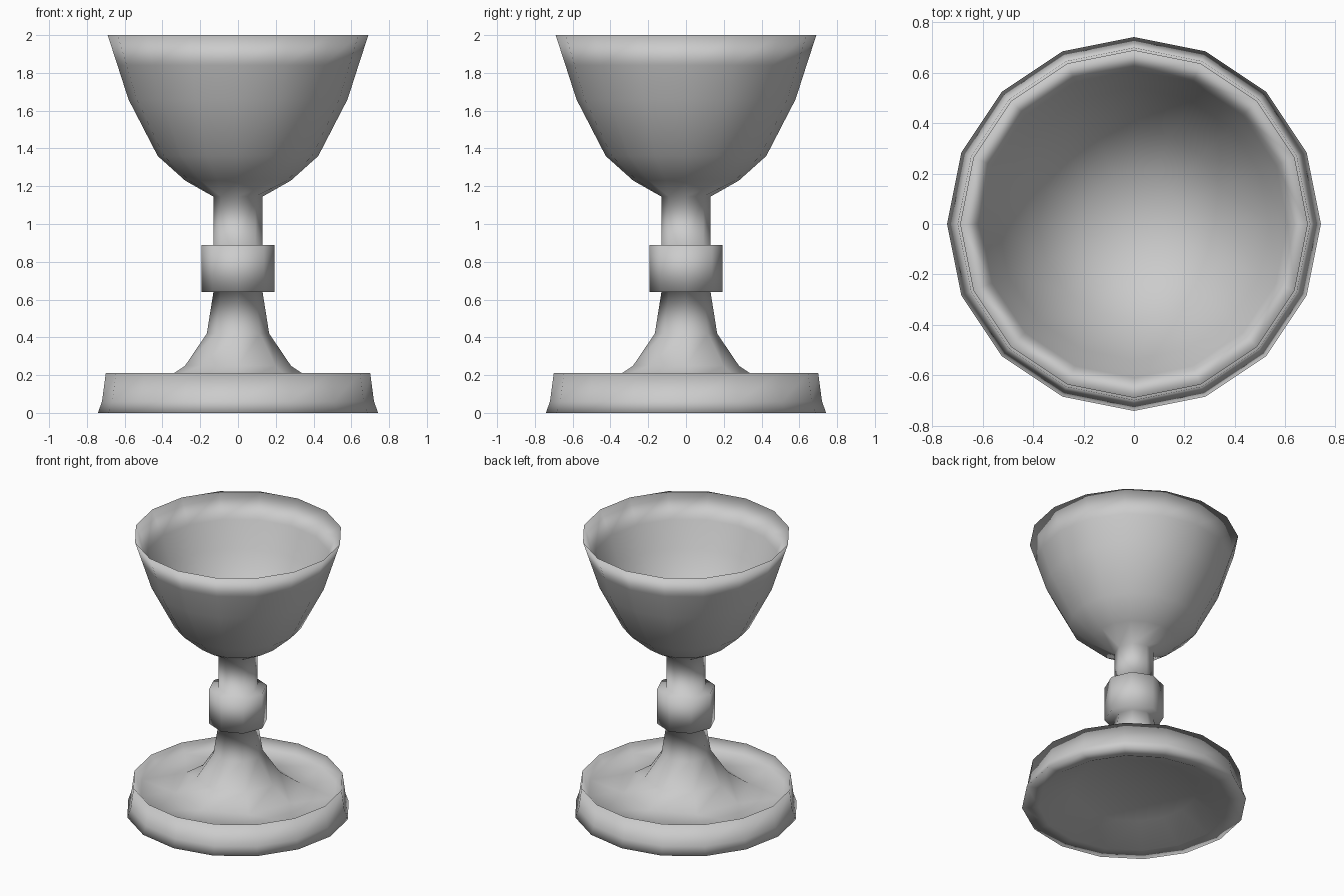
import bpy, bmesh
from math import cos, sin, pi

if "Cube" in bpy.data.objects:
    bpy.data.objects.remove(bpy.data.objects["Cube"])

SIDES = 16


def lathe(name, profile):
    """Revolve (radius, z, sides) points; 8-sided rings weld to 16-sided ones."""
    bm = bmesh.new()
    rings = []
    for r, z, sides in profile:
        if r == 0:
            ring = [bm.verts.new((0, 0, z))]
        else:
            ring = [bm.verts.new((r * cos(2 * pi * i / sides), r * sin(2 * pi * i / sides), z))
                    for i in range(sides)]
        # repeat corners so that every ring has the same number of slots
        rings.append([ring[i * len(ring) // SIDES] for i in range(SIDES)])
    for lo, hi in zip(rings, rings[1:]):
        for i in range(SIDES):
            j = (i + 1) % SIDES
            corners = []
            for v in (lo[i], lo[j], hi[j], hi[i]):
                if v not in corners:
                    corners.append(v)
            if len(corners) > 2:
                bm.faces.new(corners).smooth = True
    bmesh.ops.recalc_face_normals(bm, faces=bm.faces[:])
    mesh = bpy.data.meshes.new(name)
    bm.to_mesh(mesh)
    bm.free()
    obj = bpy.data.objects.new(name, mesh)
    bpy.context.collection.objects.link(obj)
    return obj


# hollow underside, flat bottom ring and dished foot
foot = [(0, 0.11, 16), (0.41, 0.10, 16), (0.63, 0.0, 16),
        (0.742, 0.0, 16), (0.72, 0.06, 16), (0.70, 0.21, 16), (0.65, 0.15, 16)]

# octagonal flared stem with collar
stem = [(0.42, 0.155, 8), (0.28, 0.25, 8), (0.165, 0.42, 8), (0.13, 0.64, 8),
        (0.194, 0.64, 8), (0.194, 0.89, 8), (0.13, 0.89, 8), (0.13, 1.145, 8)]

# bowl outside, rim and inside
bowl = [(0.28, 1.23, 16), (0.425, 1.36, 16), (0.58, 1.66, 16), (0.638, 1.84, 16),
        (0.69, 2.0, 16), (0.61, 1.83, 16), (0.54, 1.65, 16), (0.38, 1.37, 16),
        (0.20, 1.25, 16), (0, 1.21, 16)]

lathe("goblet", foot + stem + bowl)
